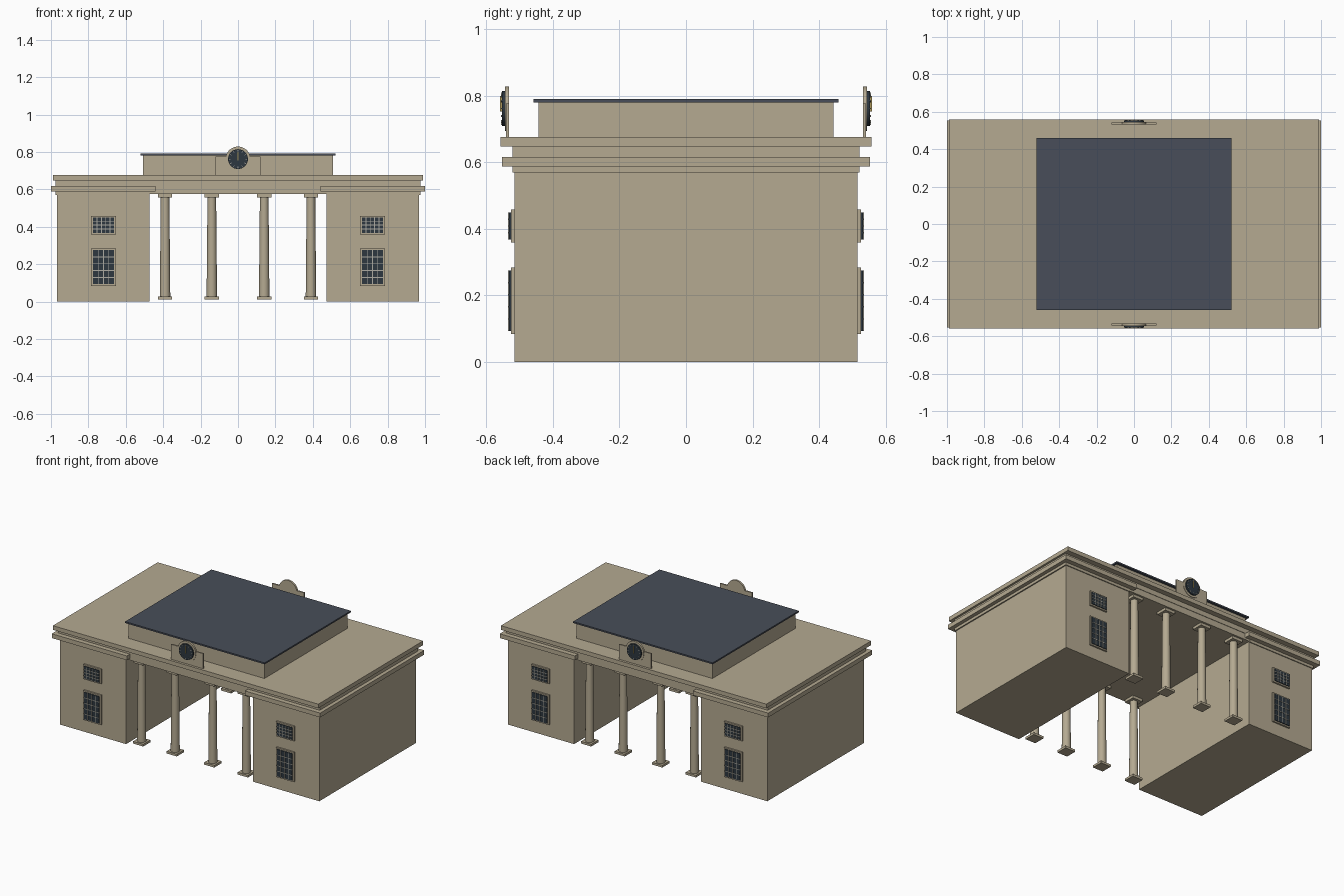
import bpy, bmesh, math
from mathutils import Matrix, Vector

if "Cube" in bpy.data.objects:
    bpy.data.objects.remove(bpy.data.objects["Cube"])


def material(name, rgb):
    m = bpy.data.materials.new(name)
    m.diffuse_color = (*rgb, 1)
    m.use_nodes = True
    m.node_tree.nodes["Principled BSDF"].inputs["Base Color"].default_value = m.diffuse_color
    return m


STONE = material("stone", (0.46, 0.40, 0.285))
SLATE = material("slate", (0.065, 0.076, 0.10))
GLASS = material("dark_glass", (0.026, 0.038, 0.05))
BAR = material("pale_bar", (0.42, 0.41, 0.36))
GOLD = material("gold", (0.40, 0.30, 0.10))


def finish(name, bm, mat, smooth=False):
    bmesh.ops.recalc_face_normals(bm, faces=bm.faces)
    me = bpy.data.meshes.new(name)
    bm.to_mesh(me)
    bm.free()
    me.materials.append(mat)
    ob = bpy.data.objects.new(name, me)
    bpy.context.collection.objects.link(ob)
    if smooth:
        bpy.ops.object.select_all(action='DESELECT')
        ob.select_set(True)
        bpy.context.view_layer.objects.active = ob
        bpy.ops.object.shade_smooth_by_angle(angle=math.radians(40))
    return ob


def add_box(bm, x0, x1, y0, y1, z0, z1):
    m = Matrix.Translation(((x0 + x1) / 2, (y0 + y1) / 2, (z0 + z1) / 2))
    size = Matrix.Diagonal((abs(x1 - x0), abs(y1 - y0), z1 - z0, 1))
    bmesh.ops.create_cube(bm, size=1, matrix=m @ size)


def box(name, mat, *dims):
    bm = bmesh.new()
    add_box(bm, *dims)
    return finish(name, bm, mat)


def disc(name, mat, r, y0, y1, z):
    bm = bmesh.new()
    m = Matrix.Translation((0, (y0 + y1) / 2, z)) @ Matrix.Rotation(math.pi / 2, 4, 'X')
    bmesh.ops.create_cone(bm, cap_ends=True, segments=32, radius1=r, radius2=r,
                          depth=abs(y1 - y0), matrix=m)
    return finish(name, bm, mat, True)


def window(name, cx, s, z0, z1, cols, rows):
    w, e = 0.066, 0.009
    box(name + "_frame", STONE, cx - w, cx + w, s * 0.51, s * 0.527, z0, z1)
    box(name + "_glass", GLASS, cx - w + e, cx + w - e, s * 0.52, s * 0.532, z0 + e, z1 - e)
    bm = bmesh.new()
    t = 0.002
    for i in range(1, cols):
        x = cx - w + e + 2 * (w - e) * i / cols
        add_box(bm, x - t, x + t, s * 0.53, s * 0.535, z0 + e, z1 - e)
    for i in range(1, rows):
        z = z0 + e + (z1 - z0 - 2 * e) * i / rows
        add_box(bm, cx - w + e, cx + w - e, s * 0.53, s * 0.5345, z - t, z + t)
    finish(name + "_bars", bm, BAR)


def column(x, y):
    bm = bmesh.new()
    m = Matrix.Translation((x, y, 0.2925))
    bmesh.ops.create_cone(bm, cap_ends=True, segments=24, radius1=0.028, radius2=0.023,
                          depth=0.535, matrix=m)
    finish("column_shaft", bm, STONE, True)
    a = 0.038
    box("column_base", STONE, x - a, x + a, y - a, y + a, 0.012, 0.027)
    box("column_capital", STONE, x - a, x + a, y - a, y + a, 0.557, 0.577)


def clock(s):
    cz = 0.762
    box("clock_panel", STONE, -0.12, 0.12, s * 0.532, s * 0.542, 0.675, 0.777)
    disc("clock_surround", STONE, 0.067, s * 0.532, s * 0.545, cz)
    disc("clock_face", GLASS, 0.053, s * 0.54, s * 0.554, cz)
    # hour marks and hands
    bm = bmesh.new()
    for i in range(12):
        n = len(bm.verts)
        add_box(bm, -0.0015, 0.0015, s * 0.553, s * 0.557, 0.040, 0.049)
        bm.verts.ensure_lookup_table()
        rot = Matrix.Translation((0, 0, cz)) @ Matrix.Rotation(i * math.pi / 6, 4, 'Y')
        bmesh.ops.transform(bm, matrix=rot, verts=bm.verts[n:])
    finish("clock_hour_marks", bm, BAR)
    box("clock_hands", GOLD, -0.002, 0.002, s * 0.553, s * 0.559, cz - 0.008, cz + 0.038)


# wings with their projecting bands
for sx in (-1, 1):
    box("wing", STONE, sx * 0.473, sx * 0.967, -0.516, 0.516, 0, 0.572)
    box("wing_architrave", STONE, sx * 0.473, sx * 0.975, -0.522, 0.522, 0.57, 0.59)
    box("wing_band", STONE, sx * 0.44, sx * 1.0, -0.554, 0.554, 0.588, 0.617)

# central entablature, frieze and cornice
box("central_entablature", STONE, -0.474, 0.474, -0.519, 0.519, 0.575, 0.62)
box("frieze", STONE, -0.975, 0.975, -0.522, 0.522, 0.616, 0.65)
box("cornice", STONE, -0.989, 0.989, -0.558, 0.558, 0.648, 0.676)

# attic and flat roof
box("attic", STONE, -0.507, 0.507, -0.443, 0.443, 0.67, 0.782)
box("roof", SLATE, -0.52, 0.52, -0.459, 0.459, 0.781, 0.791)

# colonnades, windows and clocks on both fronts
for s in (-1, 1):
    for x in (-0.39, -0.14, 0.14, 0.39):
        column(x, s * 0.468)
    for cx in (-0.719, 0.719):
        window("tall_window", cx, s, 0.084, 0.284, 4, 5)
        window("small_window", cx, s, 0.359, 0.459, 5, 4)
    clock(s)
